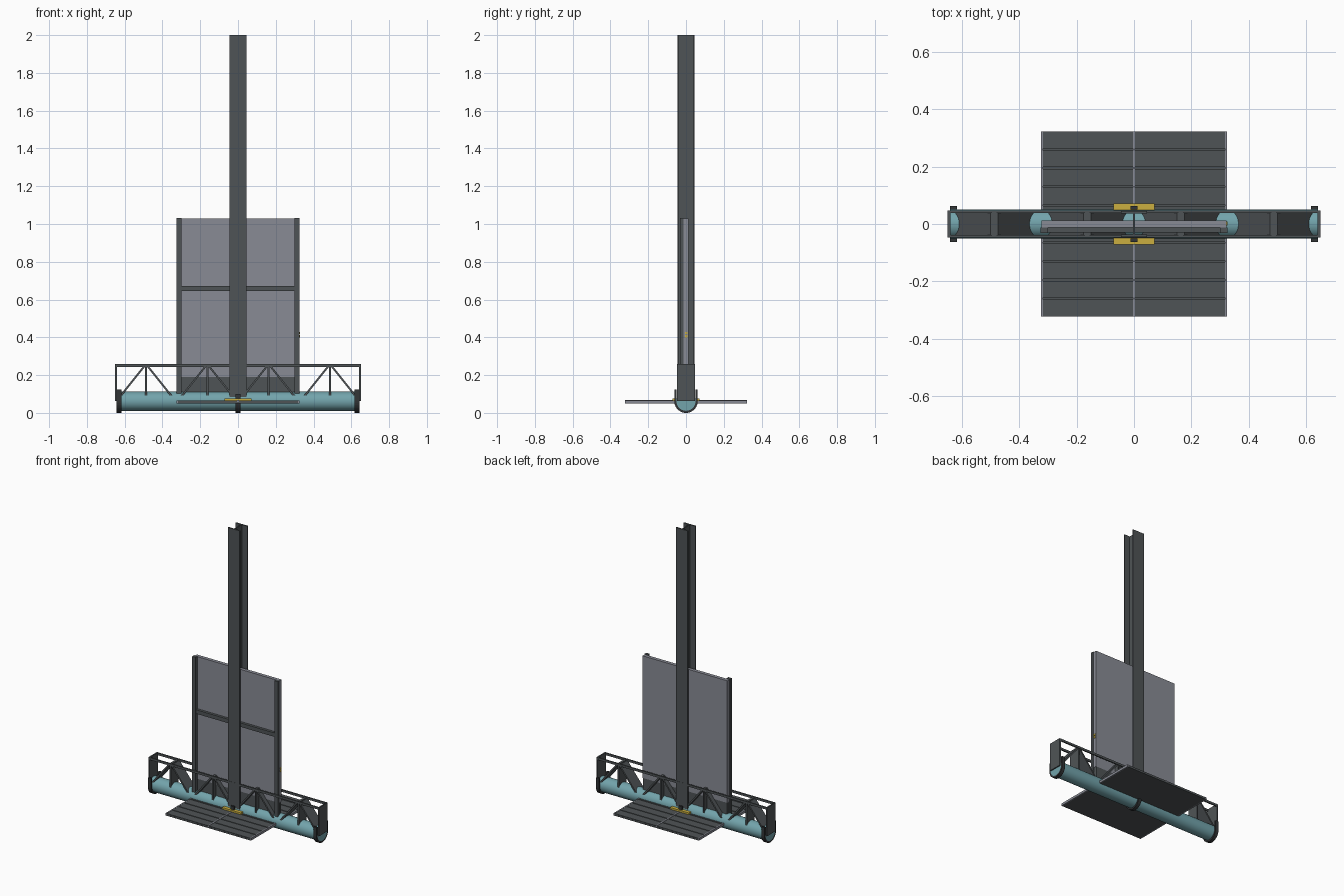
import bpy, bmesh, math
from mathutils import Matrix, Vector

if "Cube" in bpy.data.objects:
    bpy.data.objects.remove(bpy.data.objects["Cube"])


def material(name, rgb):
    m = bpy.data.materials.new(name)
    m.diffuse_color = (*rgb, 1)
    m.use_nodes = True
    m.node_tree.nodes["Principled BSDF"].inputs["Base Color"].default_value = m.diffuse_color
    return m


STEEL = material("dark_steel", (0.078, 0.088, 0.093))
BLACK = material("black_steel", (0.032, 0.035, 0.037))
PANEL = material("light_grey", (0.25, 0.26, 0.30))
TEAL = material("teal", (0.17, 0.37, 0.41))
YELLOW = material("yellow", (0.60, 0.43, 0.05))


def finish(name, bm, mat):
    bmesh.ops.recalc_face_normals(bm, faces=bm.faces)
    me = bpy.data.meshes.new(name)
    bm.to_mesh(me)
    bm.free()
    me.materials.append(mat)
    ob = bpy.data.objects.new(name, me)
    bpy.context.collection.objects.link(ob)
    return ob


def boxes(name, spans, mat):
    """One object from boxes given as (x0, x1, y0, y1, z0, z1)."""
    bm = bmesh.new()
    for x0, x1, y0, y1, z0, z1 in spans:
        mid = Vector((x0 + x1, y0 + y1, z0 + z1)) / 2
        size = (x1 - x0, y1 - y0, z1 - z0, 1)
        bmesh.ops.create_cube(bm, size=1, matrix=Matrix.Translation(mid) @ Matrix.Diagonal(size))
    return finish(name, bm, mat)


def prism_y(bm, outline, y0, y1):
    """Extrude an (x, z) outline along y."""
    f = bm.faces.new([bm.verts.new((x, y0, z)) for x, z in outline])
    out = bmesh.ops.extrude_face_region(bm, geom=[f])["geom"]
    bmesh.ops.translate(bm, vec=(0, y1 - y0, 0),
                        verts=[v for v in out if isinstance(v, bmesh.types.BMVert)])


# Central H-section column: two flanges and a thin web
boxes("column", [(-0.045, 0.045, -0.046, -0.037, 0.07, 2.0),
                 (-0.045, 0.045, 0.037, 0.046, 0.07, 2.0),
                 (-0.004, 0.004, -0.038, 0.038, 0.07, 2.0)], STEEL)

# Upright panel with kick plate, posts and cross rail on its front
boxes("panel", [(-0.322, 0.322, -0.012, 0.012, 0.19, 1.03)], PANEL)
boxes("kick_plate", [(-0.32, 0.32, -0.012, 0.012, 0.06, 0.19)], STEEL)
boxes("panel_posts", [(-0.326, -0.300, -0.032, -0.012, 0.06, 1.033),
                      (0.300, 0.326, -0.032, -0.012, 0.06, 1.033)], STEEL)
boxes("cross_rail", [(-0.30, 0.30, -0.030, -0.012, 0.645, 0.672)], STEEL)
boxes("latch_tags", [(0.322, 0.327, -0.005, 0.008, z, z + 0.012) for z in (0.40, 0.417)], YELLOW)

# Box truss: chords, cross strips, end plates
frame = []
for s in (-1, 1):
    ya, yb = sorted((s * 0.038, s * 0.047))
    frame.append((-0.65, 0.65, ya, yb, 0.243, 0.258))
    frame.append((-0.65, 0.65, ya, yb, 0.062, 0.076))
    xa, xb = sorted((s * 0.641, s * 0.65))
    frame.append((xa, xb, -0.047, 0.047, 0.062, 0.258))
APEXES = (-0.487, -0.1625, 0.1625, 0.487)
for x in APEXES:
    frame.append((x - 0.008, x + 0.008, -0.045, 0.045, 0.246, 0.254))
    frame.append((x - 0.005, x + 0.005, -0.042, 0.042, 0.09, 0.25))
boxes("truss_frame", frame, STEEL)

# Sloping plates falling away from each apex on both sides
bm = bmesh.new()
for x in APEXES:
    for s in (-1, 1):
        foot = x + s * 0.145
        prism_y(bm, [(x, 0.25), (x + s * 0.013, 0.25), (foot, 0.085), (foot - s * 0.013, 0.085)],
                -0.042, 0.042)
finish("truss_diagonals", bm, STEEL)

# Horizontal tube running under the truss
bm = bmesh.new()
bmesh.ops.create_cone(bm, cap_ends=True, segments=32, radius1=0.051, radius2=0.051, depth=1.284,
                      matrix=Matrix.Translation((0, 0, 0.062)) @ Matrix.Rotation(math.pi / 2, 4, 'Y'))
tube = finish("tube", bm, TEAL)
for p in tube.data.polygons:
    p.use_smooth = len(p.vertices) == 4

# U-shaped straps holding the tube
bm = bmesh.new()
N = 20
for xc, top in ((-0.63, 0.125), (0, 0.10), (0.63, 0.125)):
    arc = [(math.cos(math.pi + math.pi * i / N), math.sin(math.pi + math.pi * i / N)) for i in range(N + 1)]

    def path(r):
        return [(-r, top)] + [(r * c, 0.062 + r * s) for c, s in arc] + [(r, top)]

    rings = []
    for (oy, oz), (iy, iz) in zip(path(0.062), path(0.050)):
        rings.append([bm.verts.new((xc + dx, y, z)) for dx, y, z in
                      ((-0.012, oy, oz), (0.012, oy, oz), (0.012, iy, iz), (-0.012, iy, iz))])
    for a, b in zip(rings, rings[1:]):
        for k in range(4):
            bm.faces.new((a[k], a[(k + 1) % 4], b[(k + 1) % 4], b[k]))
    bm.faces.new(rings[0])
    bm.faces.new(rings[-1])
finish("tube_straps", bm, BLACK)

# Slatted platform with light edge strips and centre strip
P = 0.065
boxes("platform_base", [(-0.318, 0.318, -0.323, 0.323, 0.05, 0.058)], STEEL)
boxes("platform_slats", [(-0.318, 0.318, -0.325 + i * P + 0.003, -0.325 + (i + 1) * P - 0.003, 0.057, 0.065)
                         for i in range(10)], STEEL)
boxes("platform_strips", [(-0.325, -0.317, -0.323, 0.323, 0.05, 0.066),
                          (0.317, 0.325, -0.323, 0.323, 0.05, 0.066),
                          (-0.004, 0.004, -0.323, 0.323, 0.056, 0.067)], PANEL)

# Yellow foot plates in front of and behind the column
boxes("foot_plates", [(-0.072, 0.072, -0.072, -0.047, 0.064, 0.077),
                      (-0.072, 0.072, 0.047, 0.072, 0.064, 0.077)], YELLOW)
